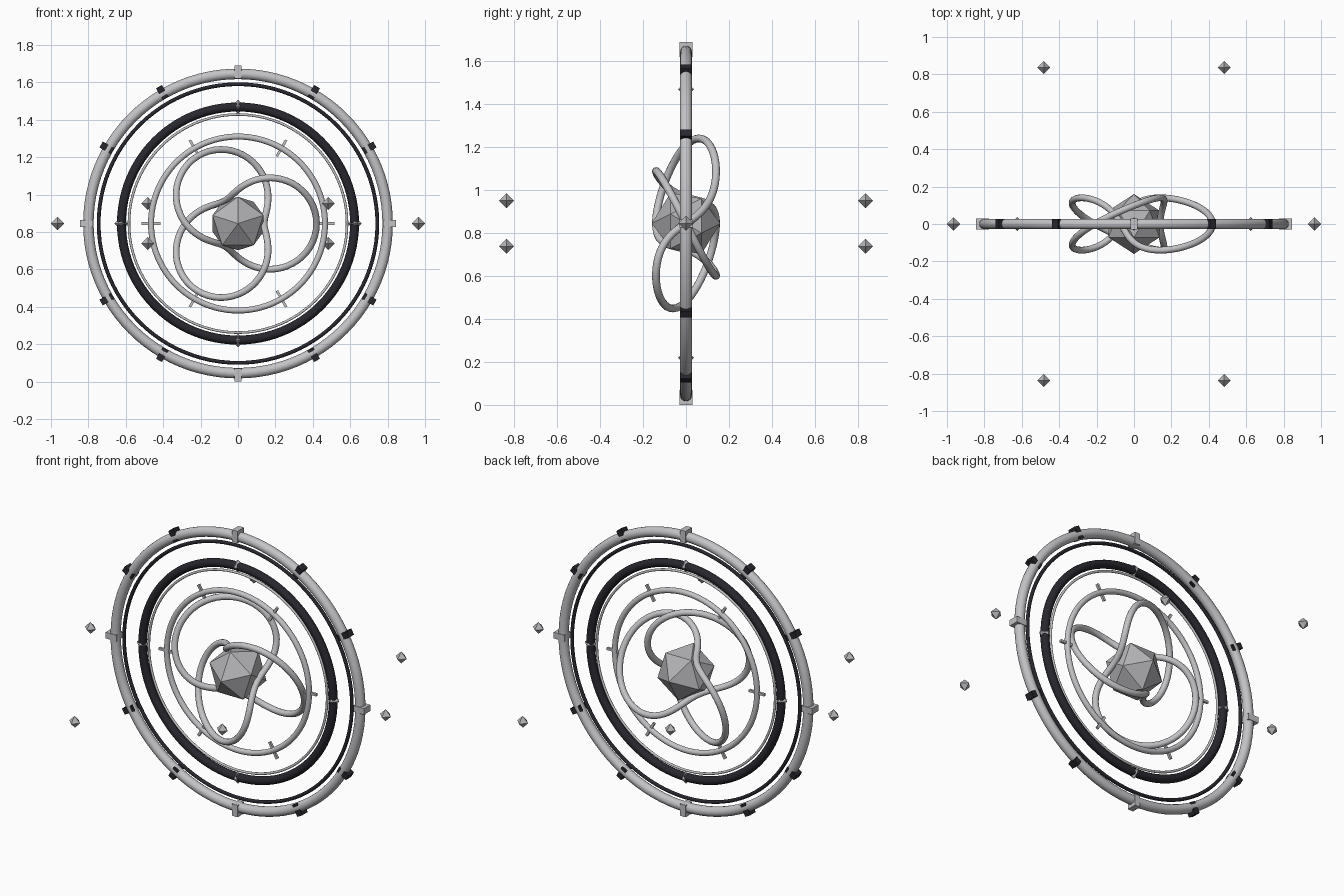
import bpy, math
from mathutils import Matrix, Vector

cube = bpy.data.objects.get("Cube")
if cube:
    bpy.data.objects.remove(cube, do_unlink=True)

C = Vector((0, 0, 0.845))


def material(name, rgb):
    m = bpy.data.materials.new(name)
    m.use_nodes = True
    m.diffuse_color = (*rgb, 1)
    b = next(n for n in m.node_tree.nodes if n.type == 'BSDF_PRINCIPLED')
    b.inputs["Base Color"].default_value = (*rgb, 1)
    return m


SILVER = material("silver", (0.55, 0.55, 0.57))
DARK = material("charcoal", (0.02, 0.02, 0.027))
GREY = material("core grey", (0.46, 0.46, 0.48))


def finish(name, mat, smooth=False):
    o = bpy.context.object
    o.name = name
    o.data.materials.append(mat)
    if smooth:
        bpy.ops.object.shade_smooth()
    return o


def polar(r, a):
    return C + Vector((r * math.cos(a), 0, r * math.sin(a)))


def ring(name, R, r, mat):
    bpy.ops.mesh.primitive_torus_add(major_radius=R, minor_radius=r, major_segments=96,
                                     minor_segments=16, location=C, rotation=(math.pi / 2, 0, 0))
    finish(name, mat, True)


def radial_box(name, r, a, size, mat):
    # size is radial, depth, tangential
    bpy.ops.mesh.primitive_cube_add(size=1, location=polar(r, a), rotation=(0, -a, 0))
    o = finish(name, mat)
    o.scale = size


def octahedron(name, loc, r, mat):
    v = [Vector(p) * r for p in ((1, 0, 0), (0, 1, 0), (-1, 0, 0), (0, -1, 0), (0, 0, 1), (0, 0, -1))]
    f = [(i, (i + 1) % 4, 4) for i in range(4)] + [((i + 1) % 4, i, 5) for i in range(4)]
    me = bpy.data.meshes.new(name)
    me.from_pydata(v, [], f)
    me.materials.append(mat)
    o = bpy.data.objects.new(name, me)
    o.location = loc
    bpy.context.collection.objects.link(o)


# Concentric rings
ring("outer_ring", 0.80, 0.028, SILVER)
ring("thin_dark_ring", 0.745, 0.01, DARK)
ring("dark_ring", 0.623, 0.024, DARK)
ring("thin_light_ring", 0.583, 0.007, SILVER)
ring("inner_ring", 0.465, 0.016, SILVER)

# Blocks on the outer ring, light at the quarter points
for i in range(12):
    a = i * math.pi / 6
    if i % 3 == 0:
        radial_box("light_block", 0.81, a, (0.07, 0.06, 0.036), SILVER)
    else:
        radial_box("dark_block", 0.81, a, (0.07, 0.052, 0.036), DARK)

# Tick pins on the inner ring
for i in range(6):
    radial_box("tick_pin", 0.465, i * math.pi / 3, (0.1, 0.014, 0.014), SILVER)

# Gems on the dark ring
for i in range(4):
    octahedron("ring_gem", polar(0.625, i * math.pi / 2), 0.037, GREY)

# Gems orbiting around the upright axis
for i in range(6):
    a = i * math.pi / 3
    p = Vector((math.cos(a), math.sin(a), 0)) * 0.965
    octahedron("orbit_gem", C + p - Vector((0, 0, 0.123 * math.sin(2 * a))), 0.035, GREY)

# Three-lobed knot
N = 160
cu = bpy.data.curves.new("knot", 'CURVE')
cu.dimensions = '3D'
cu.bevel_depth = 0.018
cu.bevel_resolution = 4
cu.use_fill_caps = False
sp = cu.splines.new('POLY')
sp.points.add(N - 1)
sp.use_cyclic_u = True
for i, pt in enumerate(sp.points):
    u = 4 * math.pi * i / N
    rad = 0.28 * (1 + 0.5 * math.cos(1.5 * u))
    pt.co = (rad * math.cos(u), -0.14 * math.sin(1.5 * u), rad * math.sin(u), 1)
sp.use_smooth = True
knot = bpy.data.objects.new("knot", cu)
knot.location = C
cu.materials.append(SILVER)
bpy.context.collection.objects.link(knot)

# Faceted core, one corner facing the front
bpy.ops.mesh.primitive_ico_sphere_add(subdivisions=1, radius=0.16, location=C)
core = finish("core", GREY)
core.data.transform(Matrix.Rotation(math.pi / 2, 4, 'X') @ Matrix.Rotation(math.pi / 2, 4, 'Z'))
